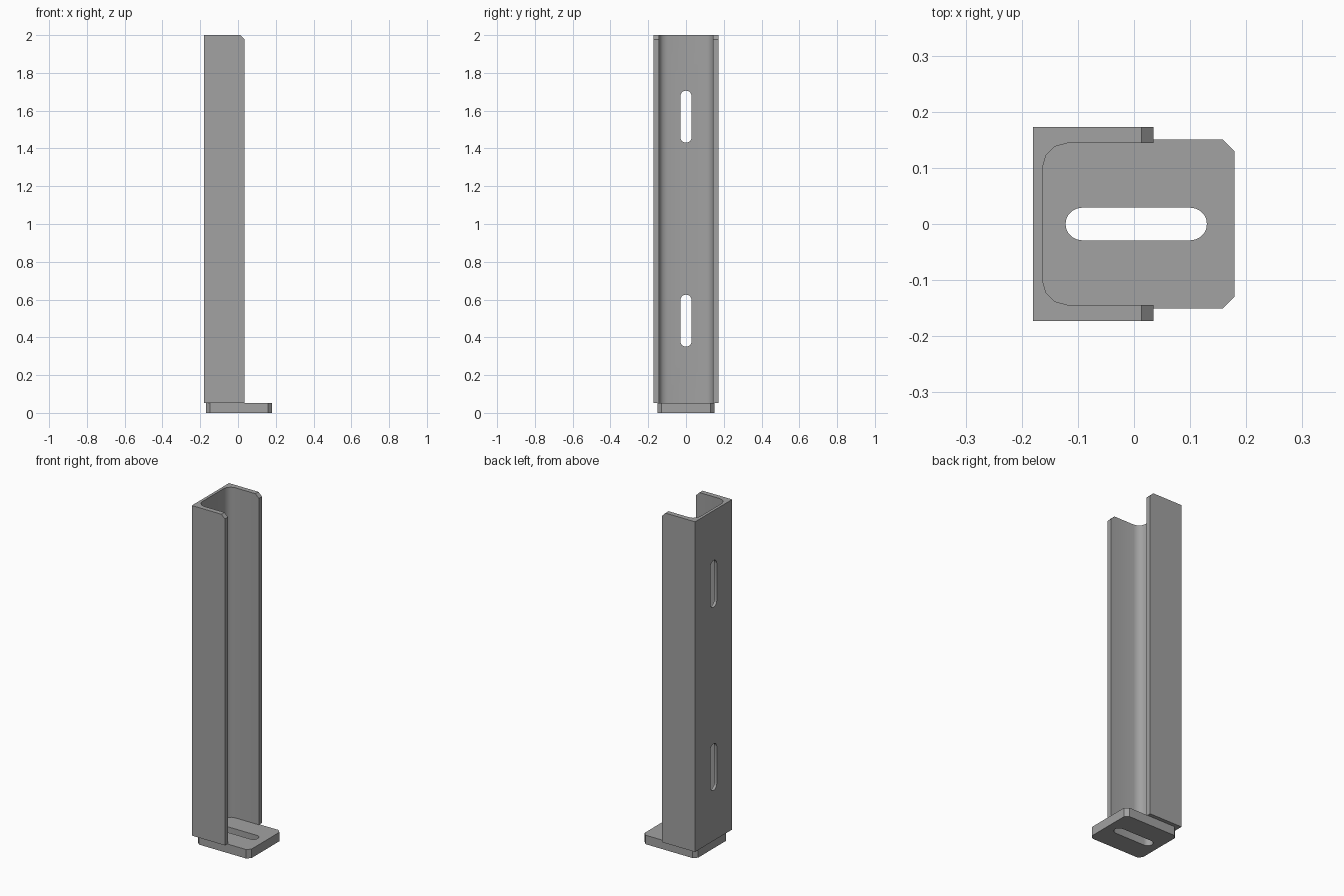
import bpy, bmesh
from math import pi, cos, sin
from mathutils import Vector

cube = bpy.data.objects.get("Cube")
if cube:
    bpy.data.objects.remove(cube, do_unlink=True)

steel = bpy.data.materials.new("grey_steel")
steel.use_nodes = True
grey = (0.36, 0.36, 0.36, 1)
steel.diffuse_color = grey
steel.node_tree.nodes["Principled BSDF"].inputs["Base Color"].default_value = grey


def arc(cx, cy, r, start, end, steps):
    return [(cx + r * cos(start + (end - start) * i / steps),
             cy + r * sin(start + (end - start) * i / steps)) for i in range(steps + 1)]


def prism(name, outline, low, high, place=lambda u, v, w: (u, v, w), trim=None):
    """Extrude a flat outline from low to high, with an optional plane trim."""
    bm = bmesh.new()
    face = bm.faces.new([bm.verts.new(place(u, v, low)) for u, v in outline])
    top = bmesh.ops.extrude_face_region(bm, geom=[face])["geom"]
    shift = Vector(place(0, 0, high)) - Vector(place(0, 0, low))
    bmesh.ops.translate(bm, vec=shift, verts=[g for g in top if isinstance(g, bmesh.types.BMVert)])
    if trim:
        bmesh.ops.bisect_plane(bm, geom=bm.verts[:] + bm.edges[:] + bm.faces[:], dist=1e-5,
                               plane_co=trim[0], plane_no=trim[1], clear_outer=True)
        bmesh.ops.holes_fill(bm, edges=[e for e in bm.edges if e.is_boundary], sides=0)
    bmesh.ops.recalc_face_normals(bm, faces=bm.faces[:])
    mesh = bpy.data.meshes.new(name)
    bm.to_mesh(mesh)
    bm.free()
    mesh.materials.append(steel)
    obj = bpy.data.objects.new(name, mesh)
    bpy.context.collection.objects.link(obj)
    return obj


def slot(start, end, r):
    """Rounded slot outline lying along the first axis."""
    return arc(end - r, 0, r, -pi / 2, pi / 2, 10) + arc(start + r, 0, r, pi / 2, 3 * pi / 2, 10)


def cut(obj, cutters):
    for c in cutters:
        mod = obj.modifiers.new("slot", 'BOOLEAN')
        mod.operation, mod.solver, mod.object = 'DIFFERENCE', 'EXACT', c
    graph = bpy.context.evaluated_depsgraph_get()
    mesh = bpy.data.meshes.new_from_object(obj.evaluated_get(graph))
    obj.modifiers.clear()
    obj.data = mesh
    for c in cutters:
        bpy.data.objects.remove(c, do_unlink=True)
    bpy.ops.object.select_all(action='DESELECT')
    obj.select_set(True)
    bpy.context.view_layer.objects.active = obj
    bpy.ops.object.shade_smooth_by_angle(angle=pi / 5)


# Upright channel: square outside, rounded inside corners, chamfered flange tops
back, lip, side, inner_back, inner_side, r = -0.18, 0.035, 0.173, -0.163, 0.144, 0.044
section = [(lip, inner_side)]
section += arc(inner_back + r, inner_side - r, r, pi / 2, pi, 3)
section += arc(inner_back + r, r - inner_side, r, pi, 3 * pi / 2, 3)
section += [(lip, -inner_side), (lip, -side), (back, -side), (back, side), (lip, side)]
channel = prism("upright_channel", section, 0.053, 2, trim=((0.013, 0, 2), (1, 0, 1)))
cut(channel, [prism("web_slot_cutter", slot(z, z + 0.276, 0.03), -0.3, -0.1,
                    lambda u, v, w: (w, v, u)) for z in (0.35, 1.43)])

# Base plate: four clipped corners and one long slot
x0, x1, y, c = -0.17, 0.179, 0.151, 0.021
plate = prism("base_plate", [(x0 + c, -y), (x1 - c, -y), (x1, c - y), (x1, y - c),
                             (x1 - c, y), (x0 + c, y), (x0, y - c), (x0, c - y)], 0, 0.053)
cut(plate, [prism("plate_slot_cutter", slot(-0.122, 0.13, 0.029), -0.1, 0.2)])
